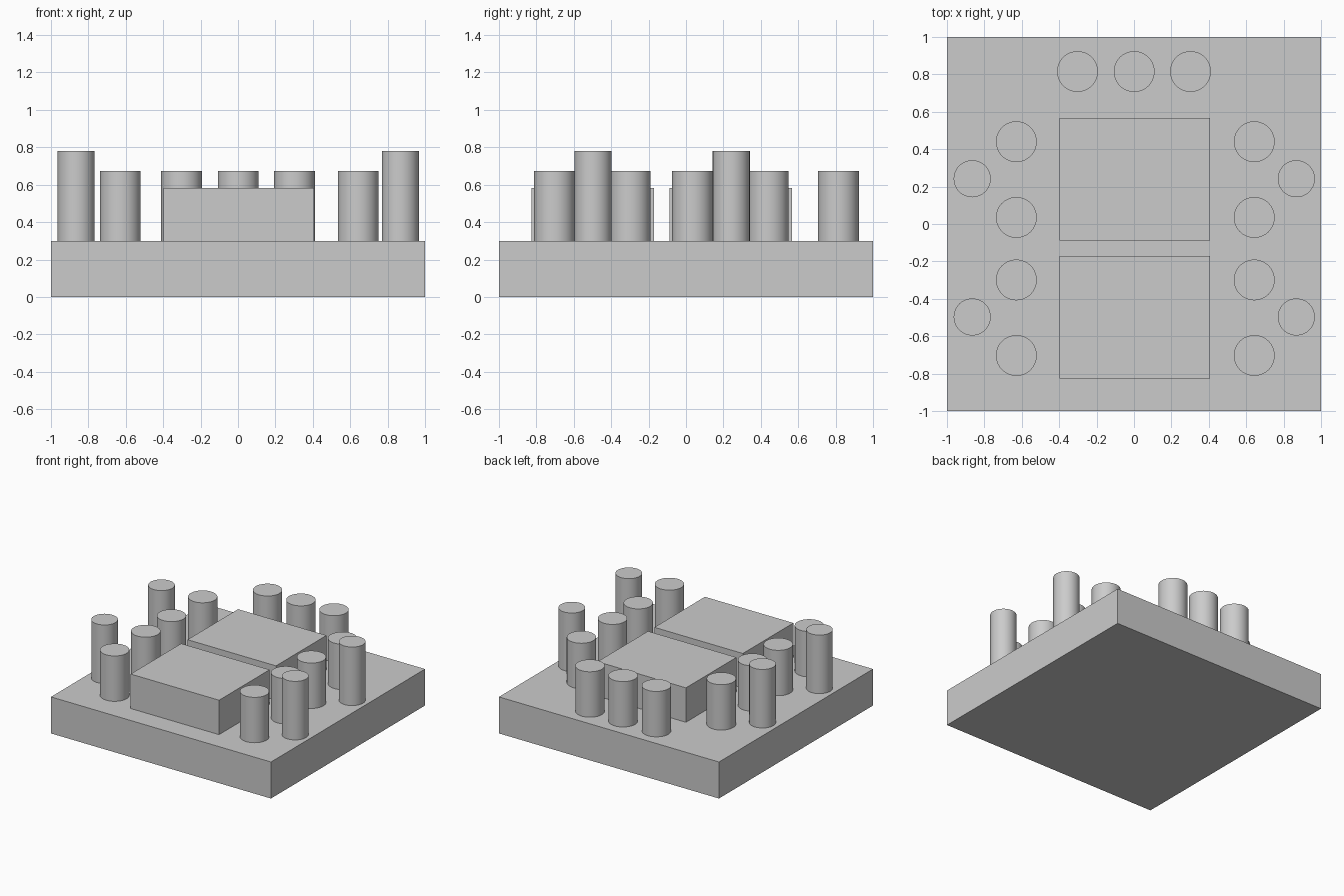
import bpy
import math

if "Cube" in bpy.data.objects:
    bpy.data.objects.remove(bpy.data.objects["Cube"])

TOP = 0.30  # top of the base slab


def box(name, x, y, z0, z1, sx, sy):
    bpy.ops.mesh.primitive_cube_add(size=1, location=(x, y, (z0 + z1) / 2))
    ob = bpy.context.object
    ob.name = name
    ob.scale = (sx, sy, z1 - z0)
    bpy.ops.object.transform_apply(location=False, rotation=False, scale=True)
    return ob


def post(name, x, y, radius, z1):
    bpy.ops.mesh.primitive_cylinder_add(
        vertices=64, radius=radius, depth=z1 - TOP, location=(x, y, (TOP + z1) / 2))
    ob = bpy.context.object
    ob.name = name
    bpy.ops.object.shade_smooth_by_angle(angle=math.radians(30))
    return ob


# Square base slab
box("base_slab", 0, 0, 0, TOP, 2, 2)

# Two central blocks
for name, y in (("rear_block", 0.24), ("front_block", -0.499)):
    box(name, 0.005, y, TOP, 0.583, 0.804, 0.656)

# Short posts: two pairs along each side
for side, x in (("left", -0.629), ("right", 0.643)):
    for i, y in enumerate((0.44, 0.035, -0.299, -0.703)):
        post(f"{side}_short_post_{i + 1}", x, y, 0.109, 0.673)

# Short posts: row of three along the back
for i, x in enumerate((-0.302, 0.001, 0.302)):
    post(f"back_short_post_{i + 1}", x, 0.815, 0.109, 0.673)

# Tall slim posts: outside each side pair
for side, x in (("left", -0.865), ("right", 0.868)):
    for i, y in enumerate((0.242, -0.497)):
        post(f"{side}_tall_post_{i + 1}", x, y, 0.099, 0.781)
